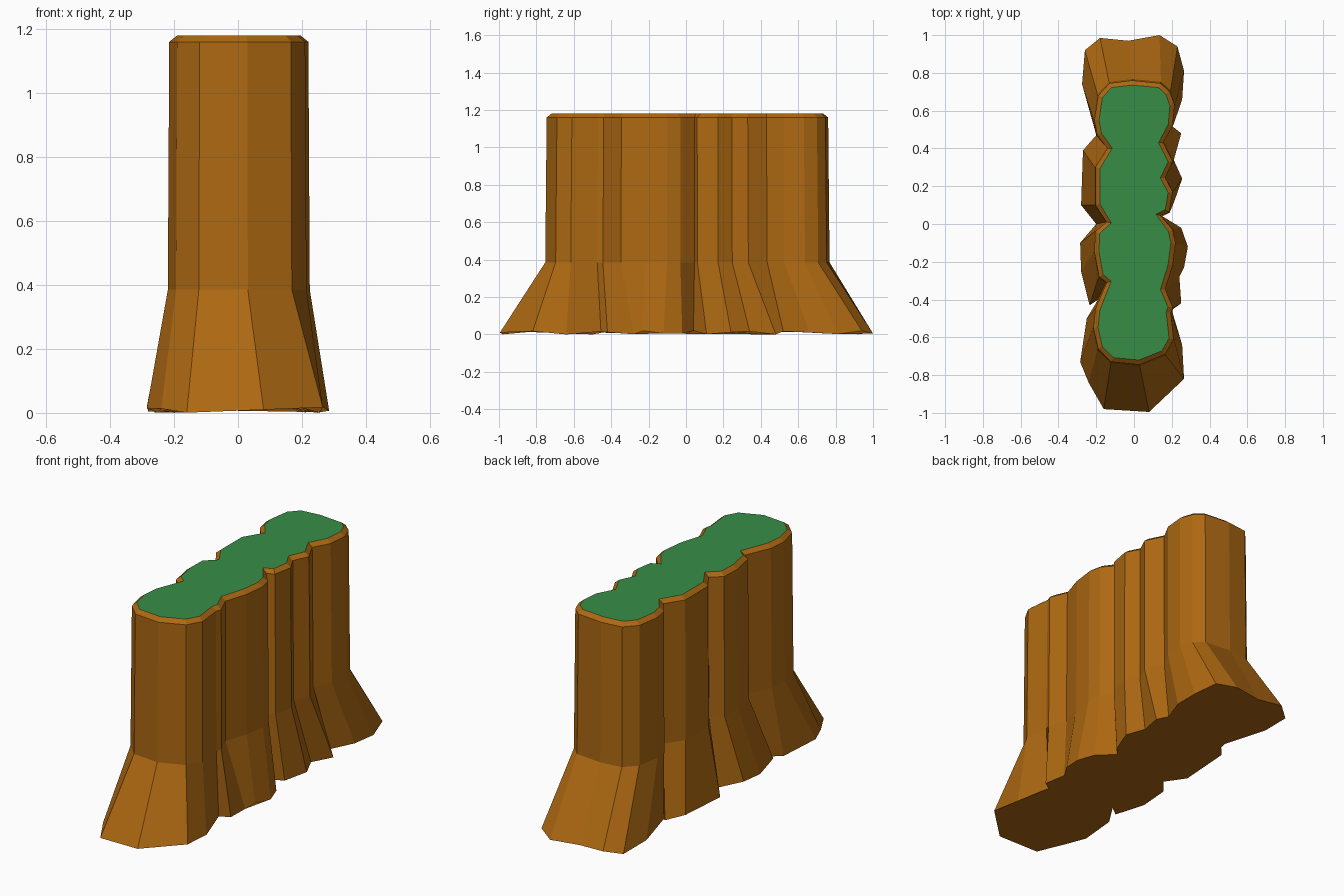
import bpy, math
from mathutils import Vector

# Outline stations, counter-clockwise: (upper x, upper y, foot x, foot y)
right_side = [
    (0.03, -0.745, 0.08, -0.995), (0.165, -0.69, 0.265, -0.82), (0.21, -0.61, 0.255, -0.64),
    (0.195, -0.47, 0.2, -0.455), (0.205, -0.44, 0.25, -0.42), (0.165, -0.345, 0.24, -0.28),
    (0.205, -0.22, 0.265, -0.23), (0.22, -0.1, 0.285, -0.12), (0.205, -0.03, 0.25, -0.02),
    (0.14, 0.045, 0.15, 0.04), (0.185, 0.06, 0.21, 0.11), (0.205, 0.17, 0.255, 0.24),
    (0.165, 0.245, 0.21, 0.34), (0.205, 0.33, 0.25, 0.48), (0.155, 0.43, 0.2, 0.52),
    (0.205, 0.52, 0.255, 0.66), (0.215, 0.63, 0.265, 0.81), (0.19, 0.7, 0.23, 0.94),
    (0.14, 0.745, 0.135, 1.0),
]
left_side = [
    (-0.01, 0.76, -0.03, 0.97), (-0.13, 0.745, -0.18, 0.985), (-0.19, 0.68, -0.26, 0.92),
    (-0.21, 0.55, -0.275, 0.74), (-0.195, 0.47, -0.205, 0.49), (-0.14, 0.40, -0.2, 0.47),
    (-0.205, 0.3, -0.27, 0.39), (-0.205, 0.1, -0.28, 0.1), (-0.145, 0.01, -0.2, 0.0),
    (-0.205, -0.04, -0.285, -0.1), (-0.21, -0.15, -0.28, -0.25), (-0.185, -0.28, -0.235, -0.43),
    (-0.145, -0.31, -0.19, -0.4), (-0.205, -0.45, -0.25, -0.5), (-0.215, -0.55, -0.285, -0.73),
    (-0.19, -0.66, -0.24, -0.84), (-0.12, -0.73, -0.16, -0.98),
]
pts = right_side + left_side
n = len(pts)


def inset(loop, d):
    """Move each point inwards along the mean of its two edge normals."""
    out = []
    for i, p in enumerate(loop):
        a, b = (p - loop[i - 1]).normalized(), (loop[(i + 1) % n] - p).normalized()
        m = (Vector((-a.y, a.x)) + Vector((-b.y, b.x))).normalized()
        out.append(p + m * d)
    return out


def material(name, col):
    m = bpy.data.materials.new(name)
    m.diffuse_color = (*col, 1)
    return m


upper = [Vector(p[:2]) for p in pts]
foot = [Vector(p[2:]) for p in pts]
cap = inset(upper, 0.025)

# Rings: slightly uneven foot, top of flare, shoulder, inset rim
verts = [(p.x, p.y, 0.01 + 0.01 * math.sin(i * 2.3)) for i, p in enumerate(foot)]
zmin = min(v[2] for v in verts)
verts = [(x, y, z - zmin) for x, y, z in verts]
verts += [(p.x * 1.02, p.y * 1.01, 0.385) for p in upper]
verts += [(p.x, p.y, 1.16) for p in upper]
verts += [(p.x, p.y, 1.18) for p in cap]

faces = []
for r in range(3):
    for i in range(n):
        j = (i + 1) % n
        faces.append((r * n + i, r * n + j, (r + 1) * n + j, (r + 1) * n + i))
faces.append(tuple(reversed(range(n))))          # underside
faces.append(tuple(range(3 * n, 4 * n)))         # grassy top

mesh = bpy.data.meshes.new("cliff_wall")
mesh.from_pydata(verts, [], faces)
mesh.materials.append(material("earth brown", (0.42, 0.14, 0.006)))
mesh.materials.append(material("grass green", (0.038, 0.27, 0.062)))
mesh.polygons[len(faces) - 1].material_index = 1
mesh.update()
obj = bpy.data.objects.new("cliff_wall", mesh)
bpy.context.collection.objects.link(obj)
